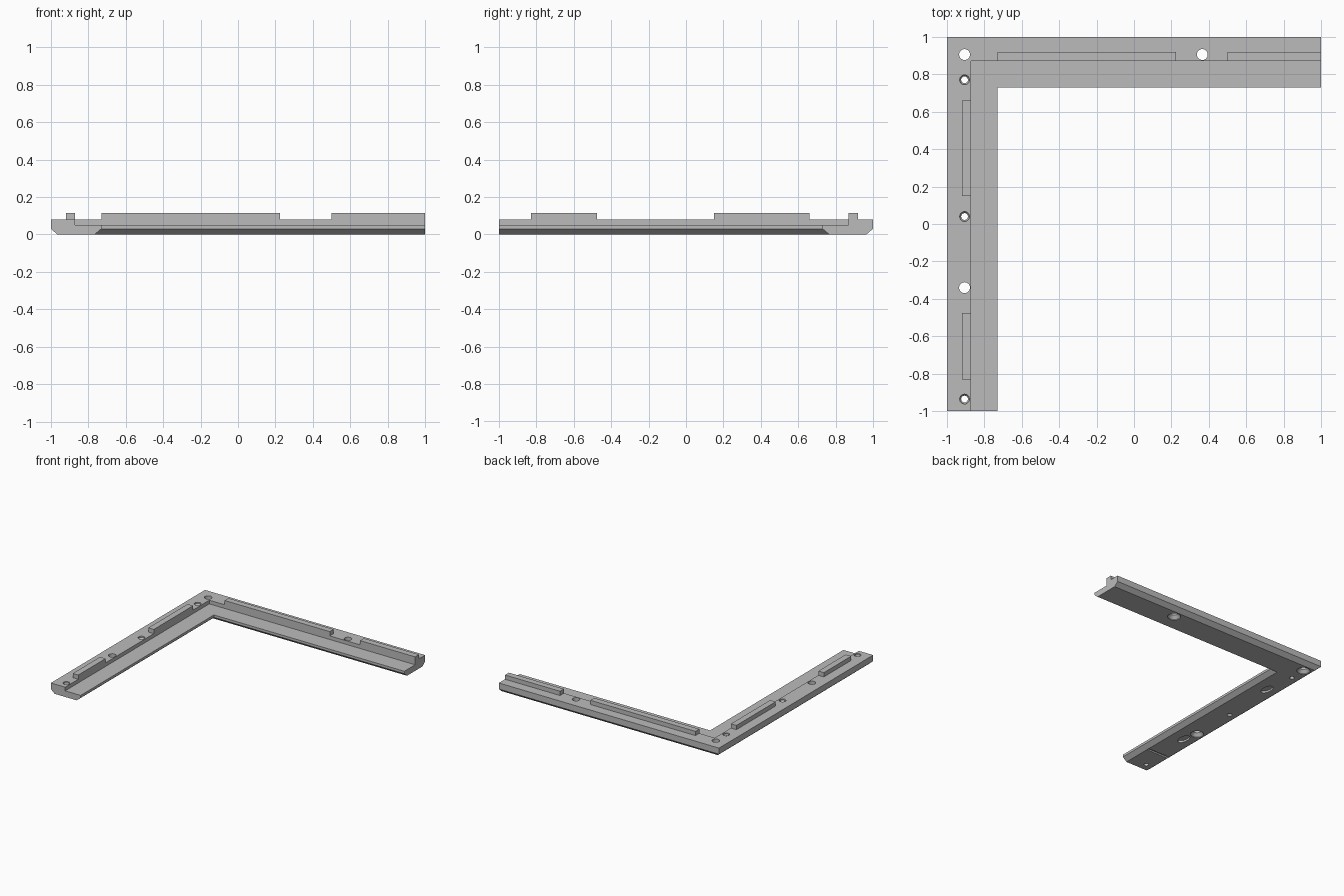
import bpy, bmesh, math

old = bpy.data.objects.get("Cube")
if old:
    bpy.data.objects.remove(old, do_unlink=True)

grey = bpy.data.materials.new("plain grey")
grey.use_nodes = True
grey.diffuse_color = (0.5, 0.5, 0.5, 1)
grey.node_tree.nodes["Principled BSDF"].inputs["Base Color"].default_value = (0.5, 0.5, 0.5, 1)


def make(name, bm):
    bmesh.ops.recalc_face_normals(bm, faces=bm.faces)
    mesh = bpy.data.meshes.new(name)
    bm.to_mesh(mesh)
    bm.free()
    mesh.materials.append(grey)
    ob = bpy.data.objects.new(name, mesh)
    bpy.context.collection.objects.link(ob)
    return ob


def loft(bm, rings):
    """Skin a list of point rings and cap both ends."""
    loops = [[bm.verts.new(p) for p in ring] for ring in rings]
    n = len(loops[0])
    for a, b in zip(loops, loops[1:]):
        for i in range(n):
            j = (i + 1) % n
            bm.faces.new((a[i], a[j], b[j], b[i]))
    bm.faces.new(loops[0])
    bm.faces.new(loops[-1])


def box(bm, x0, x1, y0, y1, z0, z1):
    loft(bm, [[(x0, y0, z), (x1, y0, z), (x1, y1, z), (x0, y1, z)] for z in (z0, z1)])


def bore(bm, x, y, steps, stretch=1, sides=32):
    """Turned cutter from (radius, height) steps, optionally stretched along y."""
    rings = []
    for r, z in steps:
        angles = [2 * math.pi * i / sides for i in range(sides)]
        rings.append([(x + r * math.cos(a), y + r * stretch * math.sin(a), z) for a in angles])
    loft(bm, rings)


# Mitred L-shaped rail: profile as (distance from outer edge, height)
profile = [(0, 0.08), (0, 0.03), (0.035, 0), (0.235, 0),
           (0.27, 0.03), (0.27, 0.05), (0.13, 0.05), (0.13, 0.08)]
bm = bmesh.new()
loft(bm, [[(1, 1 - d, z) for d, z in profile],
          [(d - 1, 1 - d, z) for d, z in profile],
          [(d - 1, -1, z) for d, z in profile]])
rail = make("corner_rail", bm)

# Holes, underside slots and underside groove
bm = bmesh.new()
for x, y in [(-0.905, 0.905), (0.365, 0.905), (-0.905, -0.34)]:
    bore(bm, x, y, [(0.05, -0.02), (0.05, 0.005), (0.029, 0.03), (0.029, 0.1)])
for y in (0.77, 0.04, -0.935):
    bore(bm, -0.905, y, [(0.018, -0.02), (0.018, 0.06), (0.026, 0.07), (0.026, 0.1)])
for y in (0.515, -0.46):
    bore(bm, -0.875, y, [(0.033, -0.02), (0.033, 0.015)], stretch=1.8)
box(bm, -0.96, -0.77, -0.76, -0.74, -0.02, 0.012)
cutter = make("hole_cutter", bm)
cutter.hide_render = True

cut = rail.modifiers.new("holes", "BOOLEAN")
cut.operation = "DIFFERENCE"
cut.solver = "EXACT"
cut.object = cutter
bpy.context.view_layer.objects.active = rail
rail.select_set(True)
cutter.select_set(False)
bpy.ops.object.modifier_apply(modifier="holes")
bpy.data.objects.remove(cutter, do_unlink=True)
bpy.ops.object.shade_smooth_by_angle(angle=math.radians(25))

# Raised locating ridges along the step
for name, x0, x1, y0, y1 in [("back_ridge_long", -0.73, 0.225, 0.87, 0.92),
                             ("back_ridge_end", 0.5, 1, 0.87, 0.92),
                             ("side_ridge_long", -0.92, -0.87, 0.15, 0.66),
                             ("side_ridge_short", -0.92, -0.87, -0.83, -0.475)]:
    bm = bmesh.new()
    box(bm, x0, x1, y0, y1, 0.08, 0.115)
    make(name, bm)
